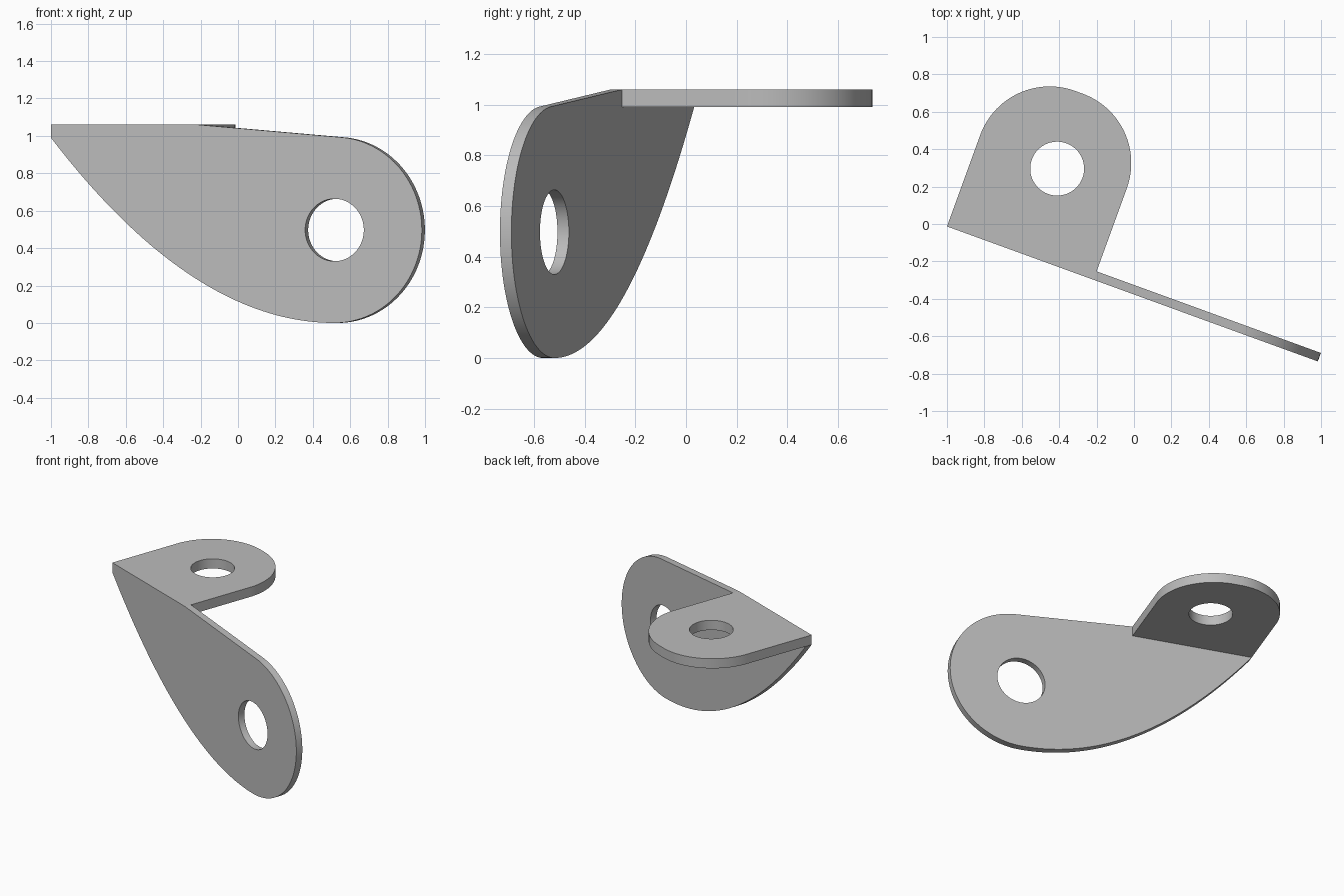
import bpy, bmesh
from math import radians, sin, cos, pi
from mathutils import Vector, Matrix

cube = bpy.data.objects.get("Cube")
if cube:
    bpy.data.objects.remove(cube, do_unlink=True)

# Single plain metal colour
metal = bpy.data.materials.new("grey metal")
metal.use_nodes = True
GREY = (0.5, 0.5, 0.5, 1)
metal.diffuse_color = GREY
metal.node_tree.nodes["Principled BSDF"].inputs["Base Color"].default_value = GREY

# The bracket is drawn along its own long plate, then turned into place
PLACE = Matrix.Translation((-1, -0.013, 0)) @ Matrix.Rotation(radians(-20), 4, 'Z')
THICK, TAB_W, TOP, UNDER = 0.048, 0.834, 1.06, 0.99


def arc(cx, cy, r, start, end, n):
    angles = [radians(start + (end - start) * i / n) for i in range(n + 1)]
    return [(cx + r * cos(a), cy + r * sin(a)) for a in angles]


def plate(name, outline, hole, to_3d, depth):
    """Solid plate from an outline with a round hole."""
    bm = bmesh.new()
    for loop in (outline, hole):
        vs = [bm.verts.new(to_3d(*p)) for p in loop]
        for a, b in zip(vs, vs[1:] + vs[:1]):
            bm.edges.new((a, b))
    bmesh.ops.triangle_fill(bm, use_beauty=True, use_dissolve=False, edges=bm.edges[:])
    ext = bmesh.ops.extrude_face_region(bm, geom=bm.faces[:], use_keep_orig=True)
    moved = [g for g in ext["geom"] if isinstance(g, bmesh.types.BMVert)]
    bmesh.ops.translate(bm, verts=moved, vec=Vector(depth))
    bmesh.ops.recalc_face_normals(bm, faces=bm.faces[:])
    mesh = bpy.data.meshes.new(name)
    bm.to_mesh(mesh)
    bm.free()
    mesh.materials.append(metal)
    obj = bpy.data.objects.new(name, mesh)
    bpy.context.collection.objects.link(obj)
    obj.matrix_world = PLACE
    bpy.ops.object.select_all(action='DESELECT')
    obj.select_set(True)
    bpy.context.view_layer.objects.active = obj
    bpy.ops.object.shade_smooth_by_angle(angle=radians(4.5))
    return obj


# Upright plate: parabolic lower edge, round nose, sloped then level top
cx, r = 1.613, 0.497
steps = 40
lower = [(cx * i / steps, UNDER * (1 - i / steps) ** 2) for i in range(steps)]
nose = arc(cx, r, r, -90, 85.3, 60)
upright = lower + nose + [(TAB_W, TOP), (0, TOP)]
plate("upright_plate", upright, arc(cx, r, 0.167, 0, 356.25, 95),
      lambda u, z: (u, 0, z), (0, THICK, 0))

# Level tab: two large rounded corners with a short flat between them
end, cr = 0.915, 0.395
tab = [(0, THICK), (TAB_W, THICK)]
tab += arc(TAB_W - cr, end - cr, cr, 0, 90, 30)
tab += arc(cr, end - cr, cr, 90, 180, 30)
plate("mounting_tab", tab, arc(0.448, 0.492, 0.144, 0, 356.25, 95),
      lambda u, v: (u, v, UNDER), (0, 0, TOP - UNDER))
